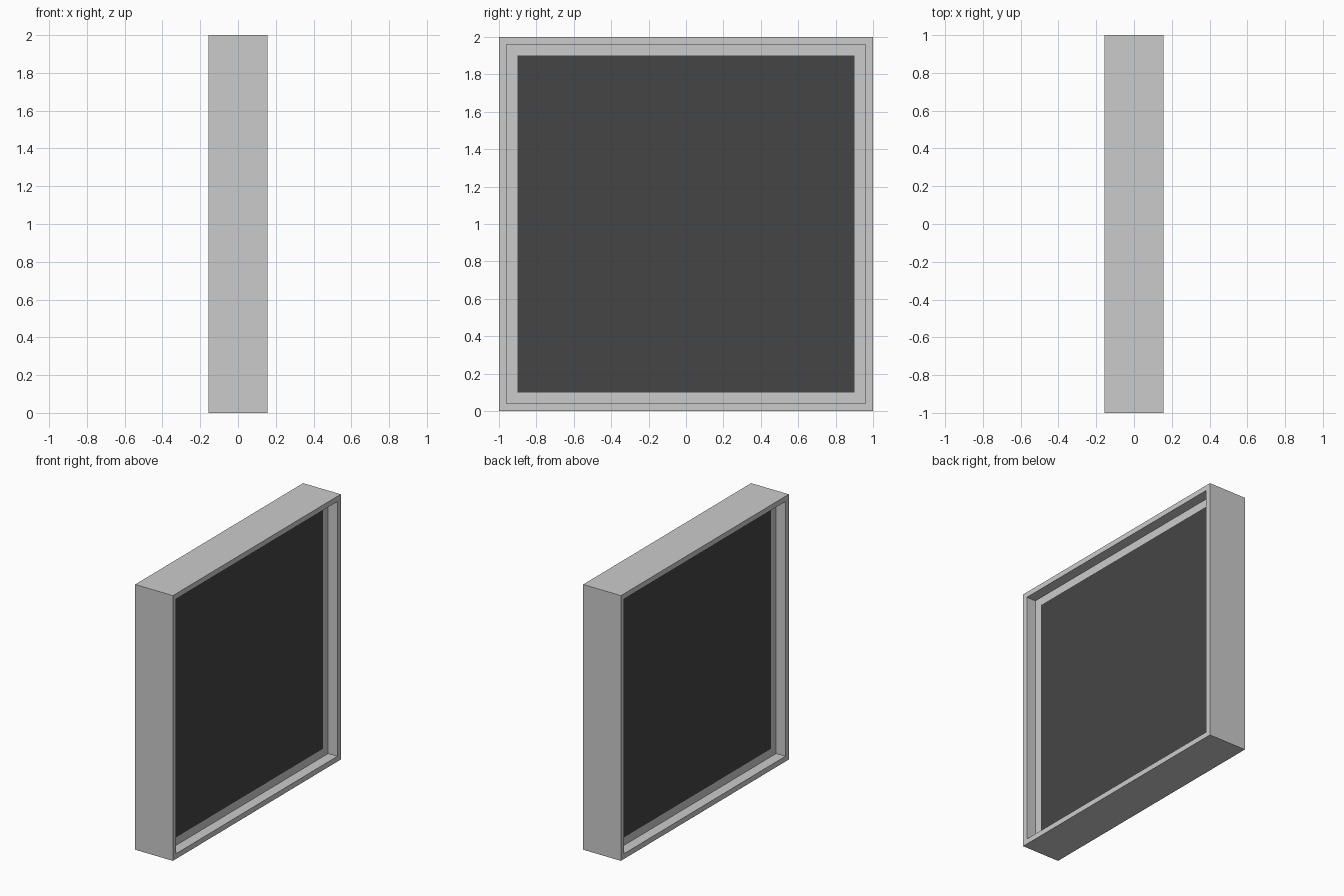
import bpy, bmesh

if "Cube" in bpy.data.objects:
    bpy.data.objects.remove(bpy.data.objects["Cube"])

OUTER, LIP, OPENING = 1.0, 0.96, 0.9    # half sizes of the square outlines
DEPTH, RECESS = 0.157, 0.08             # half thickness at the lip and at the panel


def add_object(name, bm):
    bmesh.ops.recalc_face_normals(bm, faces=bm.faces)
    mesh = bpy.data.meshes.new(name)
    bm.to_mesh(mesh)
    bm.free()
    obj = bpy.data.objects.new(name, mesh)
    obj.location.z = 1.0
    bpy.context.collection.objects.link(obj)
    return obj


# Square frame: a stepped profile (x, half size) carried round four mitred corners
profile = [(-DEPTH, OUTER), (DEPTH, OUTER), (DEPTH, LIP), (RECESS, LIP),
           (RECESS, OPENING), (-RECESS, OPENING), (-RECESS, LIP), (-DEPTH, LIP)]
corners = [(-1, -1), (1, -1), (1, 1), (-1, 1)]
bm = bmesh.new()
rings = [[bm.verts.new((x, sy * r, sz * r)) for x, r in profile] for sy, sz in corners]
n = len(profile)
for i in range(4):
    a, b = rings[i], rings[(i + 1) % 4]
    for j in range(n):
        k = (j + 1) % n
        bm.faces.new((a[j], a[k], b[k], b[j]))
add_object("frame", bm)

# Dark panel filling the opening, flush with the inner step on both sides
bm = bmesh.new()
bmesh.ops.create_cube(bm, size=2)
bmesh.ops.scale(bm, vec=(RECESS, OPENING, OPENING), verts=bm.verts)
panel = add_object("dark_panel", bm)
dark = bpy.data.materials.new("dark")
dark.diffuse_color = (0.06, 0.06, 0.06, 1)
dark.use_nodes = True
dark.node_tree.nodes["Principled BSDF"].inputs["Base Color"].default_value = dark.diffuse_color
panel.data.materials.append(dark)
